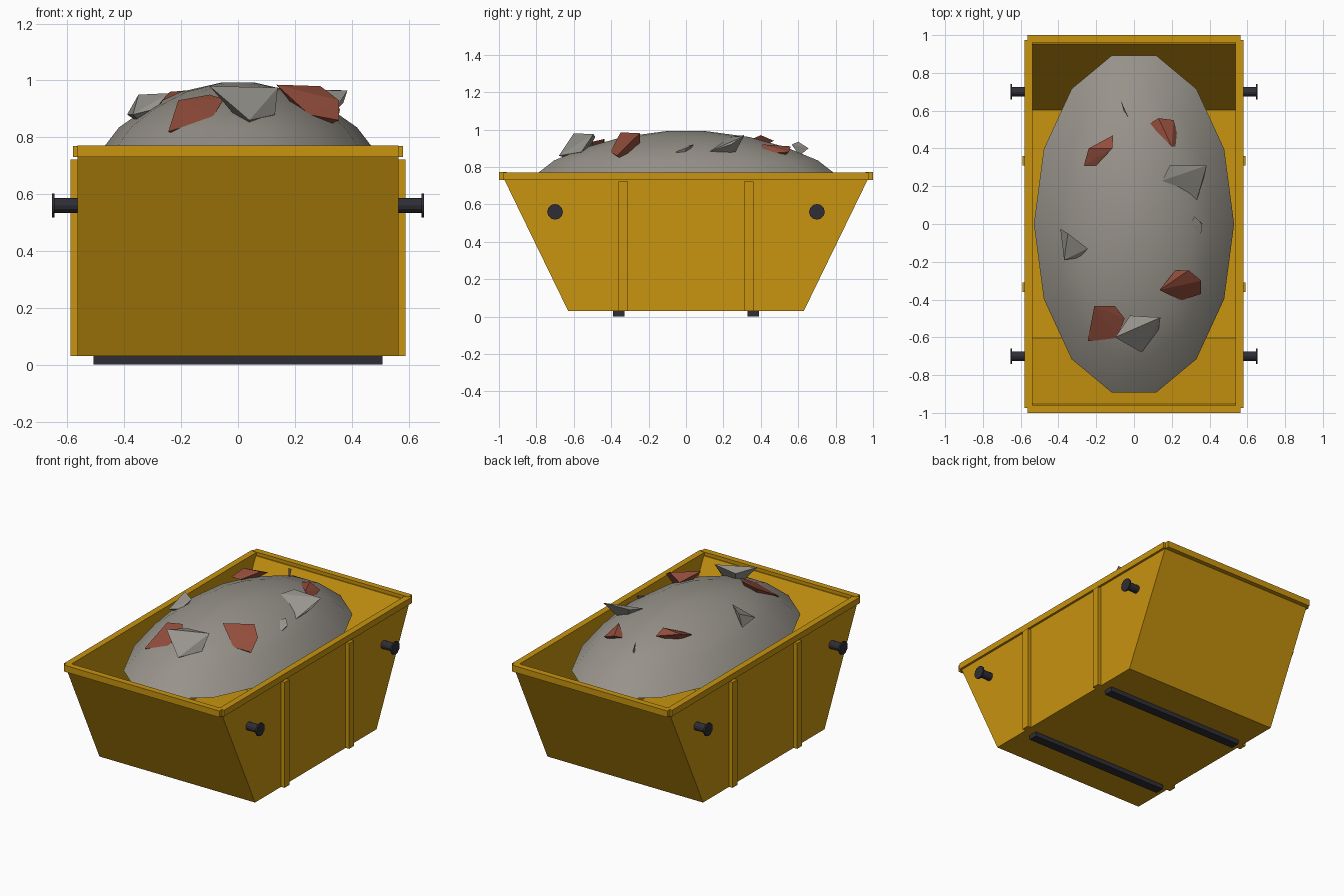
import bpy, bmesh, math
from math import cos, sin, pi

cube = bpy.data.objects.get("Cube")
if cube:
    bpy.data.objects.remove(cube, do_unlink=True)


def material(name, rgb):
    m = bpy.data.materials.new(name)
    m.use_nodes = True
    m.diffuse_color = (*rgb, 1)
    bsdf = next(n for n in m.node_tree.nodes if n.type == "BSDF_PRINCIPLED")
    bsdf.inputs["Base Color"].default_value = (*rgb, 1)
    bsdf.inputs["Roughness"].default_value = 0.8
    return m


yellow = material("yellow_paint", (0.58, 0.295, 0.005))
steel = material("dark_steel", (0.027, 0.027, 0.036))
rubble = material("rubble_grey", (0.31, 0.29, 0.255))
concrete = material("concrete_grey", (0.31, 0.30, 0.265))
brick = material("brick_red", (0.29, 0.075, 0.045))


def finish(name, bm, mat):
    bmesh.ops.recalc_face_normals(bm, faces=bm.faces)
    mesh = bpy.data.meshes.new(name)
    bm.to_mesh(mesh)
    bm.free()
    mesh.materials.append(mat)
    obj = bpy.data.objects.new(name, mesh)
    bpy.context.collection.objects.link(obj)
    return obj


def loft(name, rings, mat):
    """Skin a list of equal-length point rings and cap both ends."""
    bm = bmesh.new()
    loops = [[bm.verts.new(p) for p in ring] for ring in rings]
    n = len(loops[0])
    for a, b in zip(loops, loops[1:]):
        for i in range(n):
            j = (i + 1) % n
            bm.faces.new((a[i], a[j], b[j], b[i]))
    bm.faces.new(loops[0])
    bm.faces.new(loops[-1])
    return finish(name, bm, mat)


def rect(x, y, z):
    return [(-x, -y, z), (x, -y, z), (x, y, z), (-x, y, z)]


def box(name, x, y, z, mat):
    """Box from (low, high) pairs."""
    return loft(name, [[(x[0], y[0], h), (x[1], y[0], h),
                        (x[1], y[1], h), (x[0], y[1], h)] for h in z], mat)


def rock(name, mat, *points):
    """Angular chunk: hull of its corners plus a buried root."""
    bm = bmesh.new()
    for p in points:
        bm.verts.new(p)
    n = len(points)
    root = [sum(p[k] for p in points) / n for k in range(3)]
    bm.verts.new((root[0], root[1], min(p[2] for p in points) - 0.04))
    hull = bmesh.ops.convex_hull(bm, input=bm.verts)
    loose = [v for v in bm.verts if not v.link_faces]
    bmesh.ops.delete(bm, geom=loose, context="VERTS")
    return finish(name, bm, mat)


# Hollow tapered container
loft("skip_body", [rect(0.565, 0.63, 0.03), rect(0.565, 0.98, 0.75),
                   rect(0.538, 0.953, 0.75), rect(0.538, 0.603, 0.05)], yellow)

# Rim bars around the opening
for s, end in ((-1, "front"), (1, "back")):
    box("rim_" + end, (-0.565, 0.565), sorted((s * 0.96, s)), (0.73, 0.772), yellow)
for s, side in ((-1, "right"), (1, "left")):
    box("rim_" + side, sorted((s * 0.538, s * 0.58)), (-0.975, 0.975), (0.73, 0.77), yellow)

# Side ribs, lifting lugs and floor runners
for t, end in ((-1, "front"), (1, "back")):
    for s, side in ((-1, "right"), (1, "left")):
        box(f"rib_{end}_{side}", sorted((s * 0.55, s * 0.59)),
            (t * 0.335 - 0.025, t * 0.335 + 0.025), (0.03, 0.722), yellow)
        profile = ((0.55, 0.026), (0.645, 0.026), (0.645, 0.042), (0.655, 0.042))
        loft(f"lug_{end}_{side}",
             [[(s * x, t * 0.7 + r * cos(i * pi / 6), 0.56 + r * sin(i * pi / 6))
               for i in range(12)] for x, r in profile], steel)
    box("runner_" + end, (-0.508, 0.508),
        (t * 0.36 - 0.03, t * 0.36 + 0.03), (0, 0.031), steel)

# Heaped load: elliptical dome
dome = ((1, 0.69), (0.79, 0.835), (0.6, 0.905), (0.38, 0.96), (0.115, 0.992))
mound = loft("rubble_mound",
             [[(0.53 * f * cos(i * pi / 7), 0.915 * f * sin(i * pi / 7), z)
               for i in range(14)] for f, z in dome], rubble)
bpy.ops.object.select_all(action="DESELECT")
mound.select_set(True)
bpy.context.view_layer.objects.active = mound
bpy.ops.object.shade_smooth_by_angle(angle=math.radians(50))

# Brick chunks
rock("brick_front", brick, (-.245, -.62, .82), (-.21, -.435, .93), (-.1, -.435, .95),
     (-.05, -.5, .935), (-.09, -.61, .87))
rock("brick_middle", brick, (.135, -.35, .985), (.22, -.245, .93), (.29, -.245, .98),
     (.355, -.3, .93), (.355, -.37, .86), (.25, -.405, .88))
rock("brick_back_left", brick, (.08, .53, .9), (.13, .56, .91), (.21, .55, .88),
     (.245, .41, .87), (.2, .41, .92))
rock("brick_back_right", brick, (-.265, .31, .93), (-.24, .4, .96), (-.11, .47, .94),
     (-.115, .4, .97), (-.2, .31, .93))

# Concrete chunks
rock("concrete_front", concrete, (-.1, -.6, .98), (-.02, -.485, .96), (.14, -.495, .975),
     (.13, -.56, .88), (.04, -.68, .86))
rock("concrete_right", concrete, (-.39, -.025, .88), (-.35, -.05, .95), (-.245, -.13, .955),
     (-.29, -.18, .9), (-.37, -.19, .88))
rock("concrete_small", concrete, (.285, -.02, .91), (.32, .04, .92), (.36, 0, .9),
     (.355, -.055, .88))
rock("concrete_left", concrete, (.15, .23, .96), (.19, .31, .97), (.385, .31, .965),
     (.37, .24, .92), (.33, .12, .88))
rock("concrete_back", concrete, (-.07, .655, .9), (-.03, .565, .92), (-.055, .6, .935))
